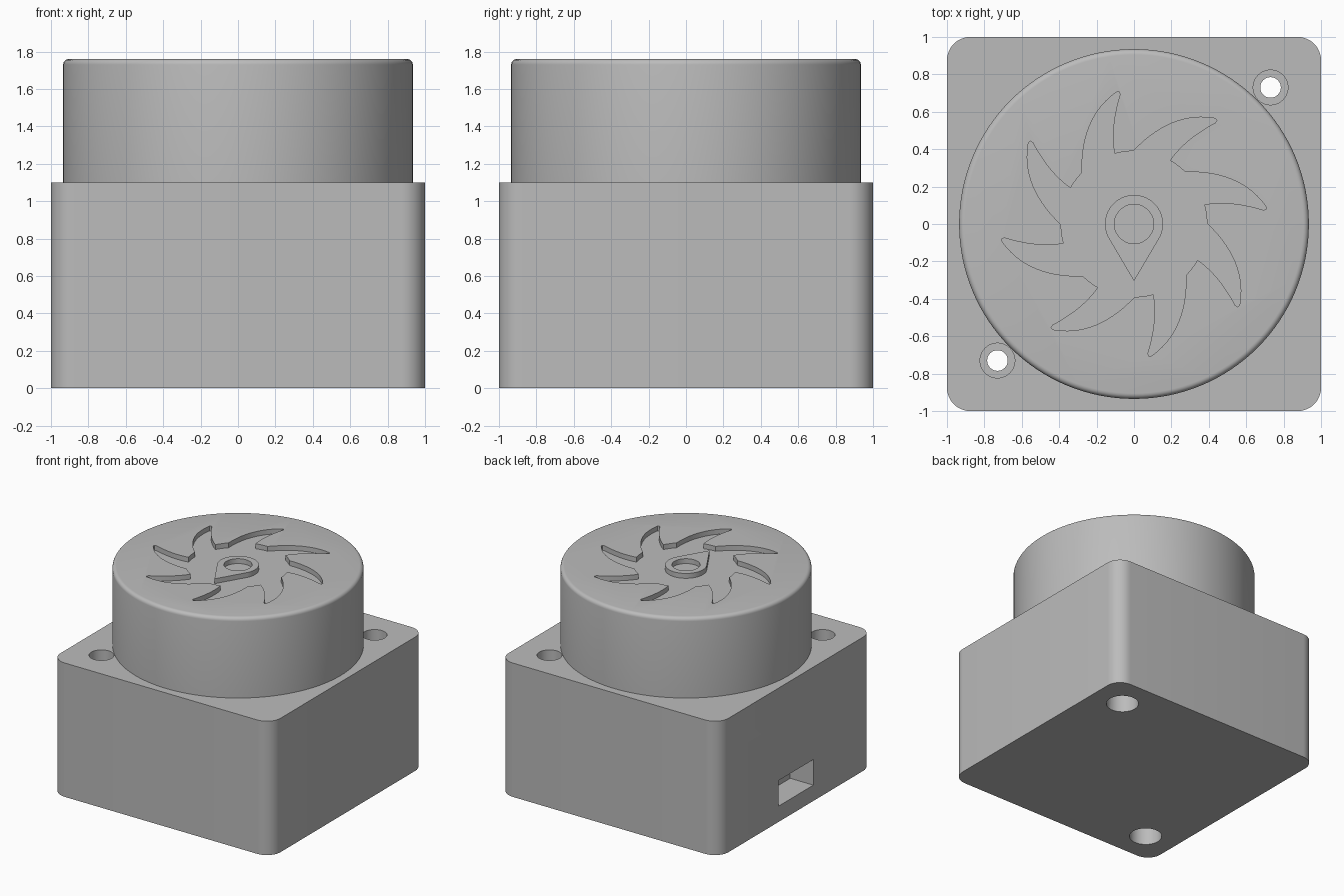
import bpy, bmesh
from math import cos, sin, pi, radians, acos
from mathutils import Vector

cube = bpy.data.objects.get("Cube")
if cube:
    bpy.data.objects.remove(cube, do_unlink=True)

grey = bpy.data.materials.new("plain grey")
grey.use_nodes = True
grey.diffuse_color = (0.5, 0.5, 0.5, 1)
grey.node_tree.nodes["Principled BSDF"].inputs["Base Color"].default_value = (0.5, 0.5, 0.5, 1)


def polar(r, a):
    return Vector((r * cos(a), r * sin(a)))


def arc(r, a0, a1, n, centre=(0, 0)):
    return [Vector(centre) + polar(r, a0 + (a1 - a0) * i / n) for i in range(n + 1)]


def circle(r, n=64, centre=(0, 0)):
    return arc(r, 0, 2 * pi, n, centre)[:-1]


def bow(a, m, b, n=14):
    """Quadratic curve from a to b passing through m."""
    c = 2 * m - (a + b) / 2
    return [a * (1 - t) ** 2 + c * (2 * t * (1 - t)) + b * t * t
            for t in (i / n for i in range(n + 1))]


def prism(name, outline, z0, z1, fillet=0):
    bm = bmesh.new()
    face = bm.faces.new([bm.verts.new((p.x, p.y, z0)) for p in outline])
    ext = bmesh.ops.extrude_face_region(bm, geom=[face])["geom"]
    bmesh.ops.translate(bm, vec=(0, 0, z1 - z0),
                        verts=[v for v in ext if isinstance(v, bmesh.types.BMVert)])
    bmesh.ops.recalc_face_normals(bm, faces=bm.faces)
    if fillet:
        rim = [e for e in bm.edges if all(abs(v.co.z - z1) < 1e-5 for v in e.verts)]
        bmesh.ops.bevel(bm, geom=rim, offset=fillet, segments=5, profile=0.5, affect='EDGES')
    mesh = bpy.data.meshes.new(name)
    bm.to_mesh(mesh)
    bm.free()
    mesh.materials.append(grey)
    obj = bpy.data.objects.new(name, mesh)
    bpy.context.collection.objects.link(obj)
    return obj


def cut(obj, cutter):
    mod = obj.modifiers.new("cut", 'BOOLEAN')
    mod.operation, mod.solver, mod.object = 'DIFFERENCE', 'EXACT', cutter
    cutter.hide_render = True
    bpy.context.view_layer.objects.active = obj
    bpy.ops.object.modifier_apply(modifier=mod.name)
    bpy.data.objects.remove(cutter, do_unlink=True)


BASE_TOP, TOP, FLOOR = 1.1, 1.76, 1.72

# Base block with rounded upright corners
R = 0.125
corners = [(1, 1), (-1, 1), (-1, -1), (1, -1)]
outline = [p for i, (x, y) in enumerate(corners)
           for p in arc(R, i * pi / 2, (i + 1) * pi / 2, 10, (x * (1 - R), y * (1 - R)))]
base = prism("base_block", outline, 0, BASE_TOP)

# Two stepped screw holes in opposite corners
for s in (1, -1):
    c = (0.73 * s, 0.73 * s)
    for r, z0, z1 in ((0.055, -0.1, 1.2), (0.093, 0.8, 1.2), (0.125, -0.1, 0.3)):
        cut(base, prism("hole_cutter", circle(r, 48, c), z0, z1))

# Cable socket in the side
socket = [Vector(p) for p in ((-1.1, -0.225), (-0.79, -0.225), (-0.79, 0.225), (-1.1, 0.225))]
cut(base, prism("socket_cutter", socket, 0.13, 0.34))

# Round drum with a softened top rim
drum = prism("drum", circle(0.935, 128), BASE_TOP, TOP, 0.03)

# Sunken rotor shape: hub with eight swept blades
rotor = []
for i in range(8):
    tip_angle = radians(96.5 - 45 * i)

    def at(r, deg):
        return polar(r, tip_angle + radians(deg))
    rotor += bow(at(0.39, 39), at(0.575, 18), at(0.705, 2))
    rotor += [at(0.713, 0.8), at(0.709, -0.2)]
    rotor += bow(at(0.695, -0.3), at(0.535, 5.3), at(0.39, 9))
    rotor += arc(0.39, tip_angle + radians(9), tip_angle - radians(6), 6)[1:-1]
cut(drum, prism("rotor_cutter", rotor, FLOOR, TOP + 0.1))

# Raised teardrop pointer with a round centre well
r, tip = 0.155, 0.305
half = acos(r / tip)
drop = arc(r, -pi / 2 + half, 1.5 * pi - half, 48) + [Vector((0, -tip))]
pointer = prism("pointer", drop, FLOOR, TOP)
cut(pointer, prism("well_cutter", circle(0.105), FLOOR - 0.1, TOP + 0.1))

for obj in (base, drum, pointer):
    bpy.ops.object.select_all(action='DESELECT')
    obj.select_set(True)
    bpy.context.view_layer.objects.active = obj
    bpy.ops.object.shade_smooth_by_angle(angle=radians(30))
